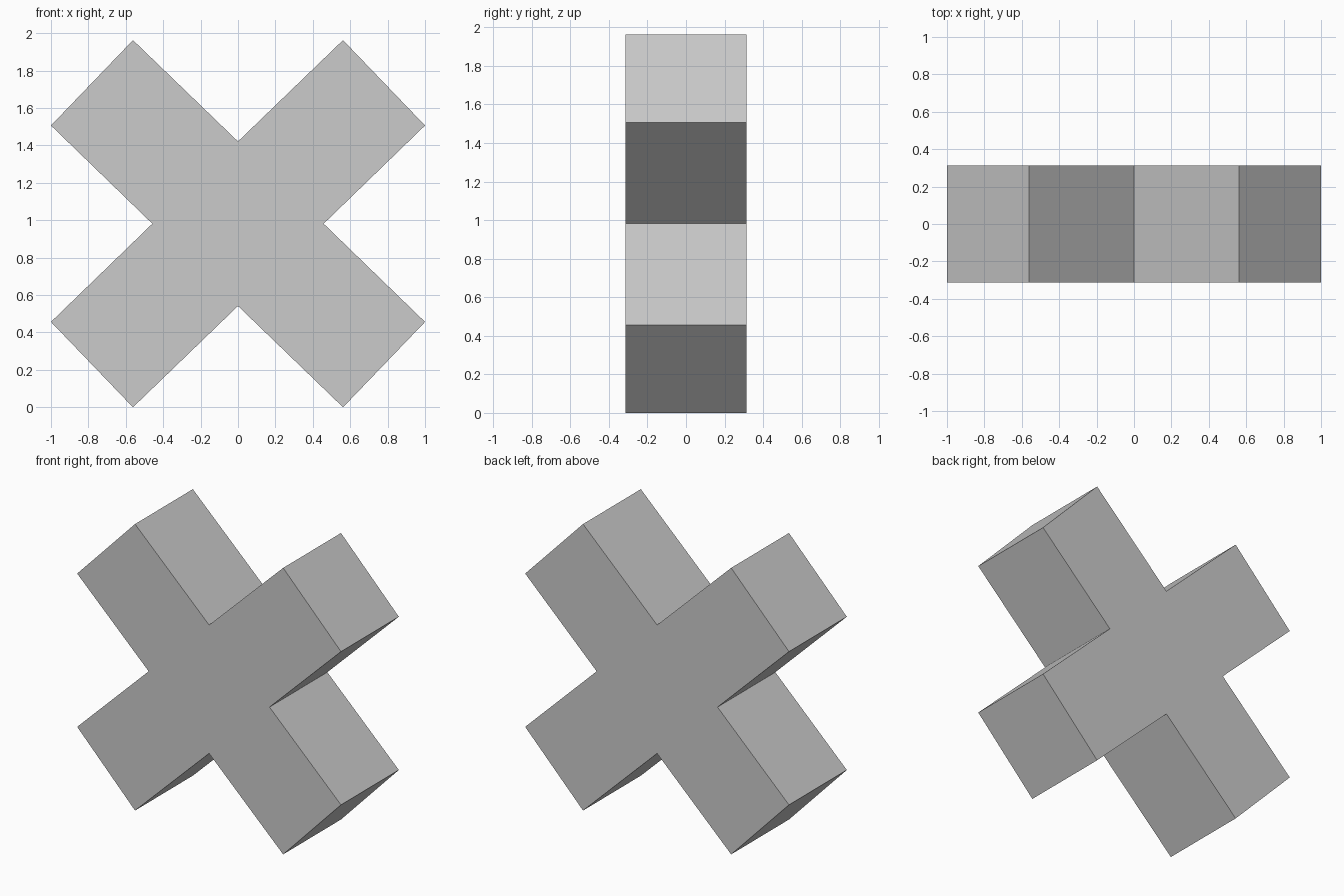
import bpy, bmesh

if "Cube" in bpy.data.objects:
    bpy.data.objects.remove(bpy.data.objects["Cube"])

HALF_DEPTH = 0.313
MID_Z = 0.9815

# One arm of the cross: top notch, two tip corners, side notch (relative to centre)
arm = [(0, 0.44), (0.5615, MID_Z), (1, 0.525), (0.458, 0)]

# Mirror the arm into a full outline, dropping the shared notch points
right = arm + [(x, -z) for x, z in arm[-2::-1]]
outline = right + [(-x, z) for x, z in right[-2:0:-1]]

# Extrude the outline through the depth
bm = bmesh.new()
front = bm.faces.new([bm.verts.new((x, -HALF_DEPTH, z + MID_Z)) for x, z in outline])
extruded = bmesh.ops.extrude_face_region(bm, geom=[front], use_keep_orig=True)
back = [v for v in extruded["geom"] if isinstance(v, bmesh.types.BMVert)]
bmesh.ops.translate(bm, verts=back, vec=(0, 2 * HALF_DEPTH, 0))
bmesh.ops.recalc_face_normals(bm, faces=bm.faces)

mesh = bpy.data.meshes.new("diagonal_cross")
bm.to_mesh(mesh)
bm.free()
bpy.context.collection.objects.link(bpy.data.objects.new("diagonal_cross", mesh))
